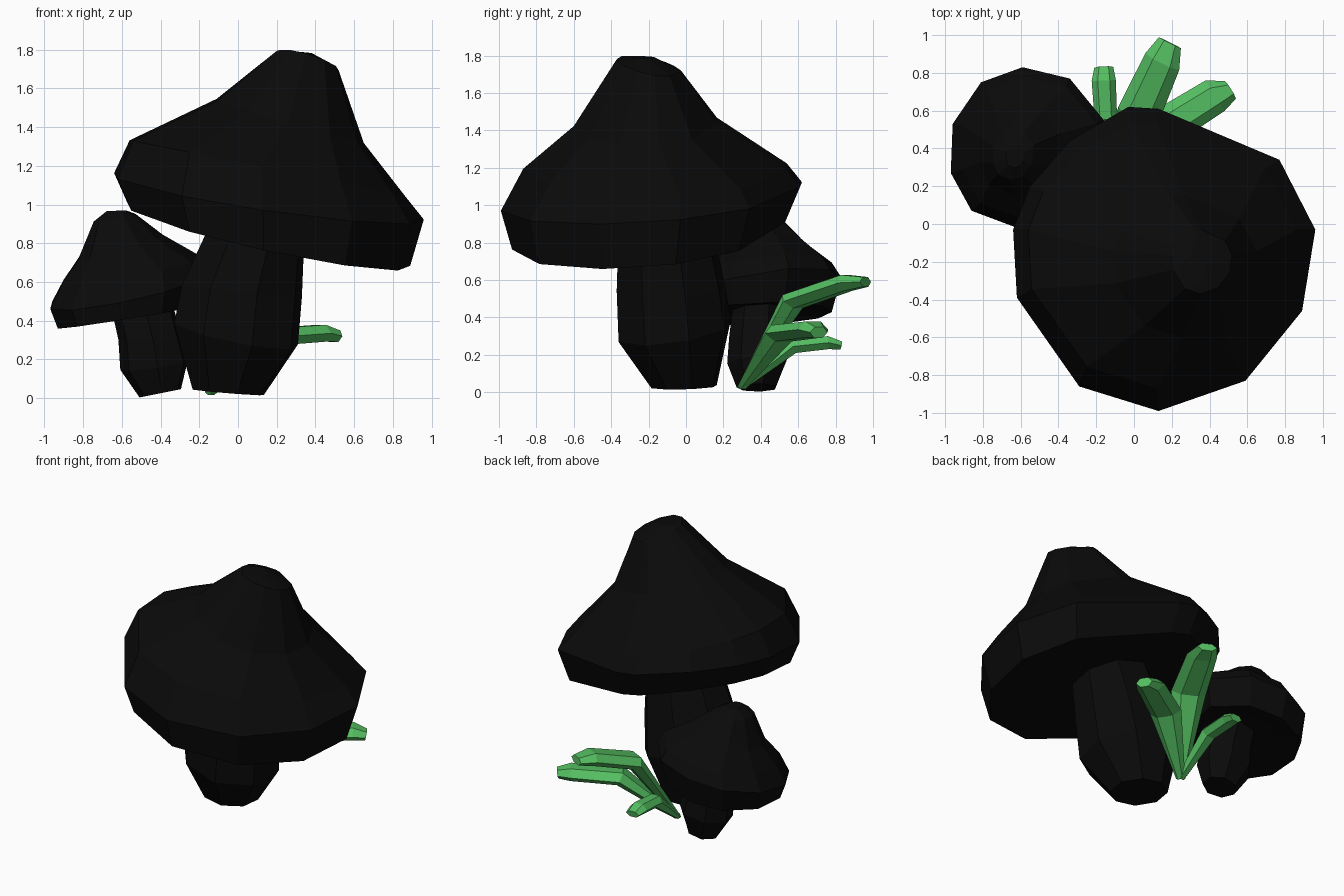
import bpy, bmesh, math
from mathutils import Vector

if "Cube" in bpy.data.objects:
    bpy.data.objects.remove(bpy.data.objects["Cube"])


def material(name, rgb):
    m = bpy.data.materials.new(name)
    m.diffuse_color = (*rgb, 1)
    m.use_nodes = True
    m.node_tree.nodes["Principled BSDF"].inputs["Base Color"].default_value = m.diffuse_color
    return m


BLACK = material("charcoal black", (0.003, 0.003, 0.003))
GREEN = material("leaf green", (0.09, 0.52, 0.12))


def loft(name, rings, mat):
    """Skin a list of equal-length point rings with flat faces, closed at both ends."""
    bm = bmesh.new()
    loops = [[bm.verts.new(p) for p in ring] for ring in rings]
    n = len(loops[0])
    for a, b in zip(loops, loops[1:]):
        for i in range(n):
            j = (i + 1) % n
            bm.faces.new((a[i], a[j], b[j], b[i]))
    for loop in (loops[0], loops[-1]):
        mid = sum((v.co for v in loop), Vector()) / n
        c = bm.verts.new(mid)
        for i in range(n):
            bm.faces.new((c, loop[i], loop[(i + 1) % n]))
    bmesh.ops.recalc_face_normals(bm, faces=bm.faces)
    mesh = bpy.data.meshes.new(name)
    bm.to_mesh(mesh)
    bm.free()
    mesh.materials.append(mat)
    obj = bpy.data.objects.new(name, mesh)
    bpy.context.collection.objects.link(obj)
    return obj


def tilted_rings(outline, specs):
    """Each spec: centre x, y, z, radius x, y and the slope of the ring in x and y."""
    return [[(cx + u * rx, cy + v * ry, cz + sx * u * rx + sy * v * ry)
             for u, v in outline]
            for cx, cy, cz, rx, ry, sx, sy in specs]


def polygon(n, turn=0.0):
    return [(math.cos(math.tau * i / n + turn), math.sin(math.tau * i / n + turn))
            for i in range(n)]


def normalised(points, cx, cy, r):
    return [((x - cx) / r, (y - cy) / r) for x, y in points]


# Large cap: irregular rim outline repeated up the leaning cone
big_rim = normalised([(.13, -.99), (.59, -.83), (.89, -.46), (.96, -.03), (.77, .34),
                      (.13, .61), (-.03, .62), (-.34, .44), (-.55, .20), (-.64, -.03),
                      (-.62, -.39), (-.29, -.86)], .16, -.19, .8)
loft("large_mushroom_cap", tilted_rings(big_rim, [
    (.16, -.19, .84, .55, .55, -.24, .12),
    (.16, -.20, .83, .73, .73, -.22, .10),
    (.16, -.19, 1.03, .80, .80, -.15, .08),
    (.15, -.17, 1.19, .71, .70, -.20, .00),
    (.27, -.22, 1.43, .38, .38, -.30, .03),
    (.36, -.20, 1.745, .16, .17, -.28, -.20),
    (.31, -.25, 1.79, .07, .08, -.10, 0)]), BLACK)

# Large stem
loft("large_mushroom_stem", tilted_rings(polygon(8, .25), [
    (-.05, -.01, .03, .19, .18, -.08, .03),
    (-.01, -.06, .33, .33, .31, -.20, .15),
    (.02, -.08, .55, .32, .30, -.10, 0),
    (.10, -.11, .86, .25, .26, -.20, .10)]), BLACK)

# Small cap
small_rim = normalised([(-.96, .53), (-.97, .27), (-.86, .07), (-.62, -.02), (-.38, .04),
                        (-.21, .24), (-.16, .55), (-.34, .77), (-.59, .83), (-.81, .75)],
                       -.57, .41, .41)
loft("small_mushroom_cap", tilted_rings(small_rim, [
    (-.56, .40, .43, .25, .25, .18, .05),
    (-.57, .40, .42, .37, .37, .16, .03),
    (-.57, .41, .56, .41, .41, .20, .14),
    (-.56, .41, .66, .36, .36, .18, .10),
    (-.61, .40, .78, .22, .23, .26, .10),
    (-.64, .37, .93, .11, .13, .18, .05),
    (-.63, .36, .968, .05, .06, .05, 0)]), BLACK)

# Small stem
loft("small_mushroom_stem", tilted_rings(polygon(7, .3), [
    (-.40, .38, .025, .11, .11, .2, 0),
    (-.43, .39, .17, .18, .17, .15, .10),
    (-.45, .39, .30, .17, .16, 0, .05),
    (-.49, .40, .46, .16, .15, .15, 0)]), BLACK)


# Grass blades: six-sided bent blades fanning out from one root
def blade(name, path, sizes):
    pts = [Vector(p) for p in path]
    heading = pts[-1] - pts[0]
    side = Vector((heading.y, -heading.x, 0)).normalized()
    rings = []
    for i, (p, (w, t)) in enumerate(zip(pts, sizes)):
        along = pts[min(i + 1, len(pts) - 1)] - pts[max(i - 1, 0)]
        up = side.cross(along.normalized())
        rings.append([p + side * u * w + up * v * t for u, v in polygon(6)])
    loft(name, rings, GREEN)


ROOT = (-.14, .30, .03)
blade("grass_blade_middle", [ROOT, (.02, .57, .485), (.15, .86, .585), (.19, .96, .59)],
      [(.03, .02), (.115, .055), (.10, .05), (.065, .03)])
blade("grass_blade_right", [ROOT, (.16, .51, .315), (.43, .68, .335), (.51, .71, .32)],
      [(.03, .02), (.105, .055), (.095, .05), (.055, .035)])
blade("grass_blade_left", [ROOT, (-.15, .57, .245), (-.16, .76, .265), (-.16, .83, .25)],
      [(.03, .02), (.06, .045), (.064, .04), (.05, .025)])
